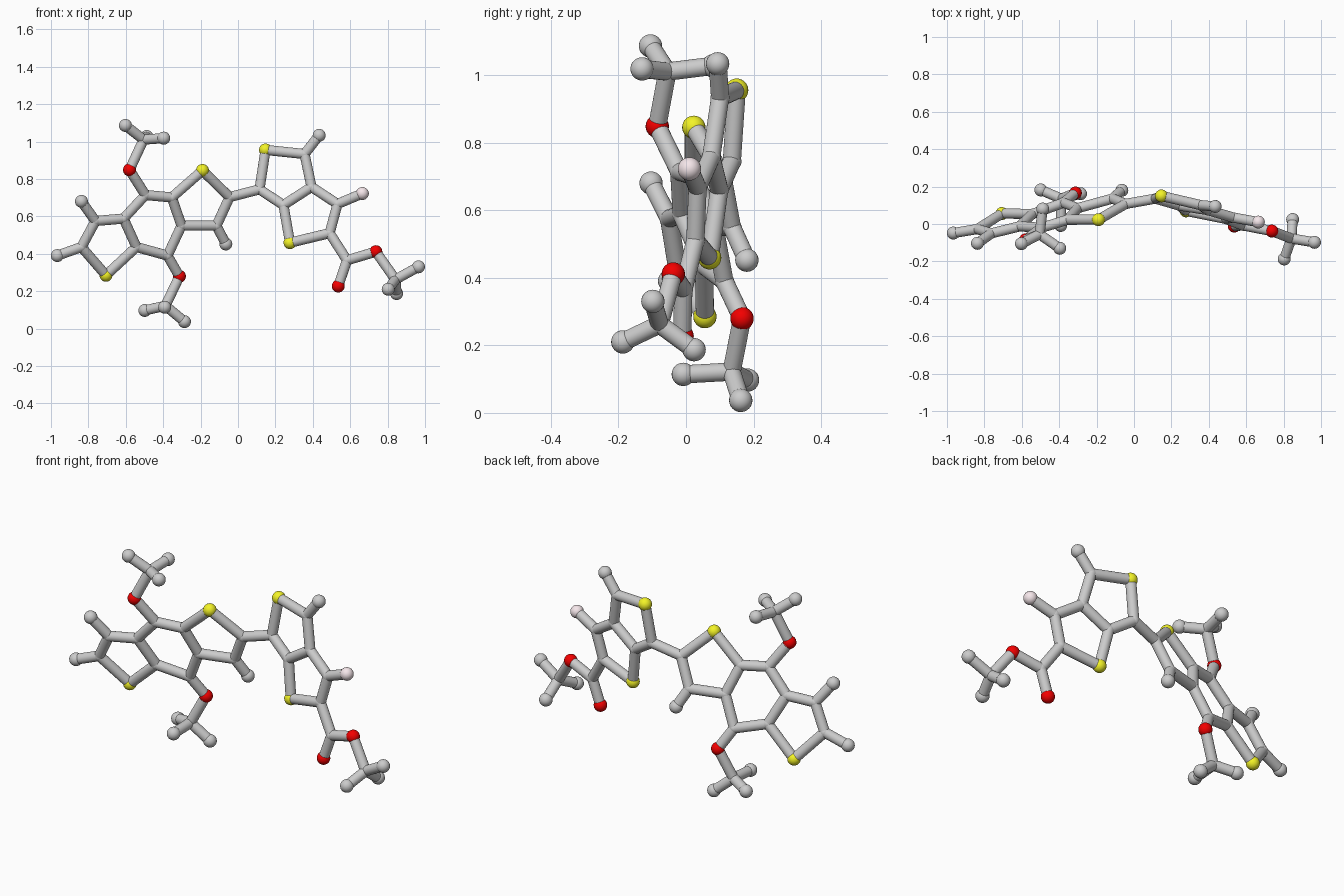
import bpy
from mathutils import Vector

if "Cube" in bpy.data.objects:
    bpy.data.objects.remove(bpy.data.objects["Cube"])

BOND_R, BALL_R, JOINT_R = 0.027, 0.0345, 0.0285


def material(name, rgb):
    m = bpy.data.materials.new(name)
    m.diffuse_color = (*rgb, 1)
    m.use_nodes = True
    m.node_tree.nodes["Principled BSDF"].inputs["Base Color"].default_value = m.diffuse_color
    return m


COLOURS = {
    "sulfur": material("yellow", (0.9, 0.9, 0.02)),
    "oxygen": material("red", (0.9, 0.0, 0.0)),
    "fluorine": material("pink", (0.92, 0.8, 0.83)),
}
# first letter of an atom's key gives its kind
KINDS = {"S": "sulfur", "O": "oxygen", "F": "fluorine", "H": "hydrogen", "C": "carbon"}
atoms = {}


def flat_atoms(plane, table):
    """Place atoms from front-view (x, z); y comes from the tilted plane."""
    a, b, c = plane
    for key, (x, z) in table.items():
        atoms[key] = Vector((x, a + b * x + c * z, z))


def smooth(obj):
    obj.data.shade_smooth()


def ball(key, pos):
    kind = KINDS[key[0]]
    r = JOINT_R if kind == "carbon" else BALL_R
    bpy.ops.mesh.primitive_uv_sphere_add(segments=24, ring_count=16, radius=r, location=pos)
    o = bpy.context.object
    o.name = kind + "_atom"
    smooth(o)
    if kind in COLOURS:
        o.data.materials.append(COLOURS[kind])


def bond(p, q):
    d = q - p
    bpy.ops.mesh.primitive_cylinder_add(vertices=24, radius=BOND_R, depth=d.length,
                                        location=(p + q) / 2)
    o = bpy.context.object
    o.name = "bond"
    o.rotation_euler = d.to_track_quat("Z", "Y").to_euler()
    bpy.ops.object.shade_smooth_by_angle()


# left flat part: three fused rings with two oxygen arms
flat_atoms((0.339, 0.275, -0.312), {
    "H1": (-0.966, 0.39), "C2": (-0.837, 0.436), "S3": (-0.706, 0.285),
    "H4": (-0.837, 0.68), "C5": (-0.762, 0.575), "C6": (-0.612, 0.588),
    "C7": (-0.543, 0.436), "C8": (-0.495, 0.714), "O9": (-0.58, 0.848),
    "C11": (-0.354, 0.701), "S12": (-0.19, 0.845), "C13": (-0.045, 0.703),
    "C14": (-0.115, 0.55), "H15": (-0.065, 0.452), "C16": (-0.302, 0.55),
    "C17": (-0.377, 0.39), "O18": (-0.313, 0.279)})

# right flat part: two fused rings with the acid group
flat_atoms((0.0855, -0.224, 0.102), {
    "C20": (0.115, 0.744), "S21": (0.147, 0.955), "C22": (0.356, 0.933),
    "H23": (0.434, 1.033), "C24": (0.393, 0.757), "C25": (0.243, 0.66),
    "S26": (0.278, 0.459), "C27": (0.49, 0.51), "C28": (0.532, 0.666),
    "F29": (0.665, 0.722), "C30": (0.583, 0.365), "O31": (0.536, 0.227),
    "O32": (0.737, 0.411)})

# end groups: centre carbon followed by its three tips
end_groups = {
    "O9": [(-0.505, -0.055, 1.01), (-0.602, -0.105, 1.086),
           (-0.397, -0.13, 1.018), (-0.488, 0.08, 1.027)],
    "O18": [(-0.388, 0.135, 0.122), (-0.498, 0.182, 0.097),
            (-0.286, 0.162, 0.037), (-0.392, -0.008, 0.114)],
    "O32": [(0.842, -0.078, 0.262), (0.965, -0.098, 0.33),
            (0.803, -0.187, 0.21), (0.848, 0.024, 0.187)],
}

# each chain lists atoms bonded one after another
chains = [
    "H1 C2 S3 C7 C6 C5 C2", "H4 C5", "C6 C8 C11 C16 C17 C7", "C8 O9", "C17 O18",
    "C11 S12 C13 C14 C16", "C14 H15", "C13 C20",
    "C20 S21 C22 C24 C25 C20", "C22 H23", "C25 S26 C27 C28 C24", "C28 F29",
    "C27 C30 O31", "C30 O32",
]

for key, pos in atoms.items():
    ball(key, pos)
for chain in chains:
    keys = chain.split()
    for a, b in zip(keys, keys[1:]):
        bond(atoms[a], atoms[b])
for key, points in end_groups.items():
    centre, *tips = [Vector(p) for p in points]
    ball("C", centre)
    bond(atoms[key], centre)
    for tip in tips:
        ball("H", tip)
        bond(centre, tip)
